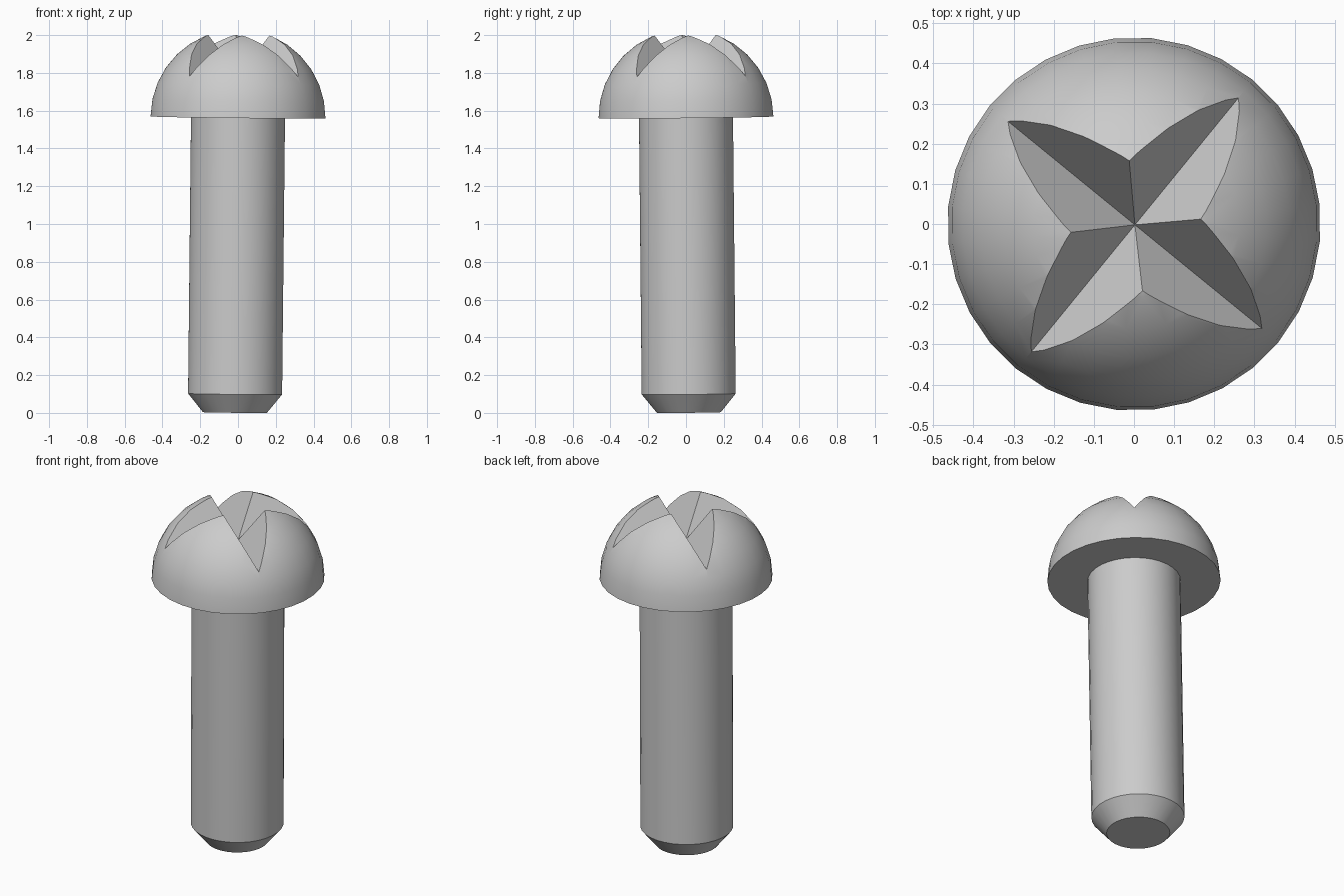
import bpy
import bmesh
from math import sin, cos, pi, radians
from mathutils import Matrix

SIDES = 32
HEAD_Z = 1.565            # height of the flat underside of the head
HEAD_R = 0.465
TURN = radians(5.8)       # the bolt is slightly turned and leaning
LEAN = (0.0098, 0.0105, 0.0)

if "Cube" in bpy.data.objects:
    bpy.data.objects.remove(bpy.data.objects["Cube"], do_unlink=True)

metal = bpy.data.materials.new("grey metal")
metal.use_nodes = True
grey = (0.6, 0.6, 0.6, 1.0)
metal.diffuse_color = grey
metal.node_tree.nodes["Principled BSDF"].inputs["Base Color"].default_value = grey


def make_object(name, bm):
    bmesh.ops.recalc_face_normals(bm, faces=bm.faces[:])
    mesh = bpy.data.meshes.new(name)
    bm.to_mesh(mesh)
    bm.free()
    mesh.materials.append(metal)
    obj = bpy.data.objects.new(name, mesh)
    bpy.context.collection.objects.link(obj)
    return obj


def lathe(name, profile):
    """Closed solid of revolution from (radius, z) points, capped at both ends."""
    bm = bmesh.new()
    rings = []
    for r, z in profile:
        rings.append([bm.verts.new((r * cos(TURN + 2 * pi * i / SIDES),
                                    r * sin(TURN + 2 * pi * i / SIDES), z))
                      for i in range(SIDES)])
    for low, high in zip(rings, rings[1:]):
        for i in range(SIDES):
            j = (i + 1) % SIDES
            bm.faces.new((low[i], low[j], high[j], high[i]))
    bm.faces.new(rings[0])
    bm.faces.new(rings[-1])
    return make_object(name, bm)


def groove_cutter(angle):
    """V-shaped bar lying across the head, its sharp edge downward."""
    bm = bmesh.new()
    ends = []
    for x in (-0.7, 0.7):
        ends.append([bm.verts.new(p) for p in
                     ((x, 0, 0.218), (x, 0.2, 0.594), (x, -0.2, 0.594))])
    a, b = ends
    bm.faces.new(a)
    bm.faces.new(b)
    for i in range(3):
        j = (i + 1) % 3
        bm.faces.new((a[i], a[j], b[j], b[i]))
    bm.transform(Matrix.Rotation(angle, 4, "Z"))
    cutter = make_object("groove_cutter", bm)
    cutter.hide_render = True
    return cutter


def activate(obj):
    bpy.ops.object.select_all(action="DESELECT")
    obj.select_set(True)
    bpy.context.view_layer.objects.active = obj


# Domed head
head = lathe("head", [(HEAD_R * cos(k * pi / 16), HEAD_R * sin(k * pi / 16))
                      for k in range(8)])

# Cross-shaped drive recess
for quarter in range(2):
    cutter = groove_cutter(TURN + pi / 4 + quarter * pi / 2)
    cut = head.modifiers.new("groove", "BOOLEAN")
    cut.operation = "DIFFERENCE"
    cut.solver = "EXACT"
    cut.object = cutter
    activate(head)
    bpy.ops.object.modifier_apply(modifier=cut.name)
    bpy.data.objects.remove(cutter, do_unlink=True)

# Shank with chamfered tip
shank = lathe("shank", [(0.17, -1.563), (0.25, -1.465), (0.25, 0.02)])

for part in (head, shank):
    part.location = (0, 0, HEAD_Z)
    part.rotation_euler = LEAN
    activate(part)
    bpy.ops.object.shade_smooth_by_angle(angle=radians(30))
